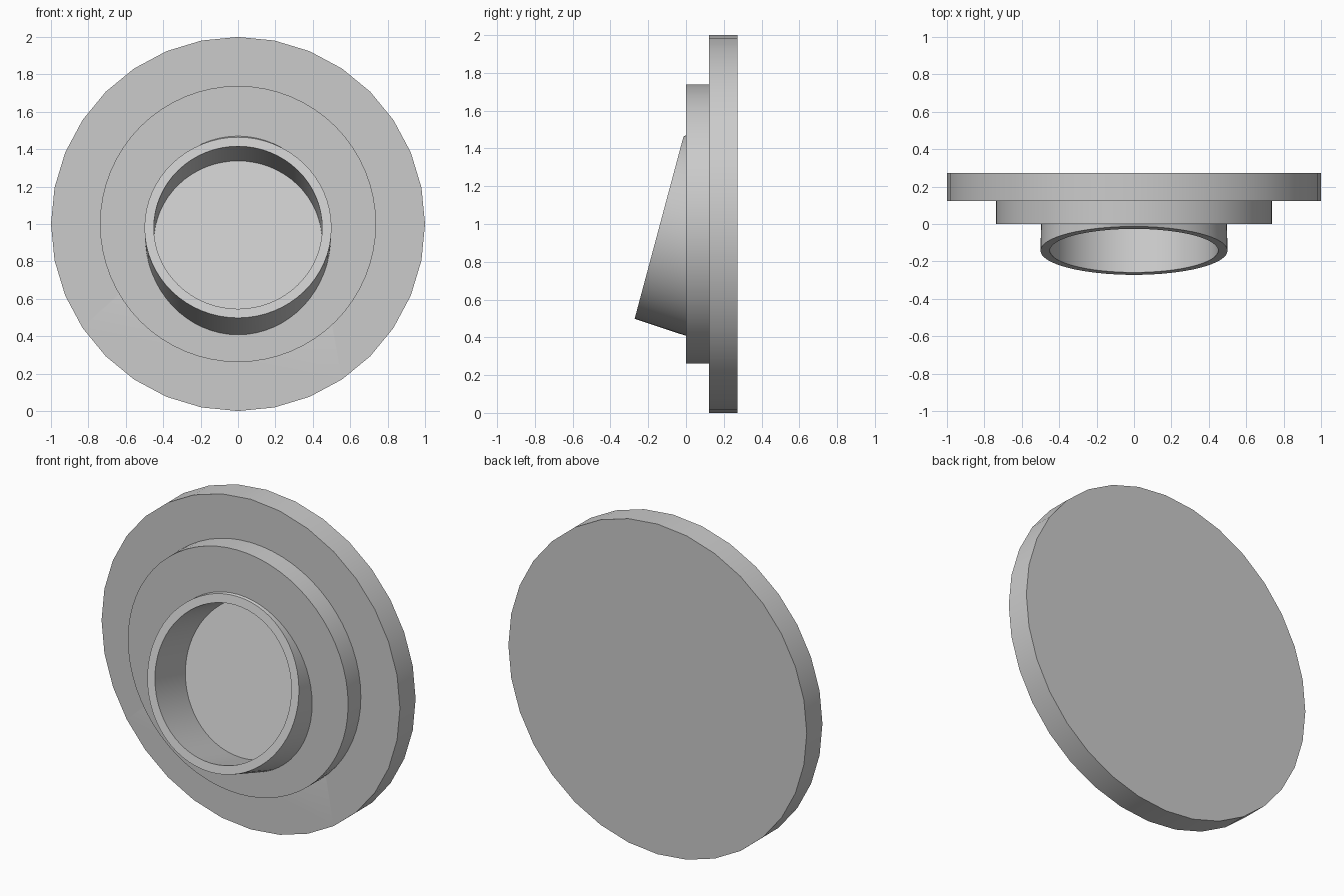
import bpy, bmesh
from math import sin, cos, pi, radians
from mathutils import Vector

if "Cube" in bpy.data.objects:
    bpy.data.objects.remove(bpy.data.objects["Cube"])

TILT = radians(15)
RIM = Vector((0, -0.1425, 0.981))               # centre of the slanted rim
INWARD = Vector((0, cos(TILT), -sin(TILT)))     # axis of the slanted socket
UP = Vector((0, sin(TILT), cos(TILT)))
X, Y, Z = Vector((1, 0, 0)), Vector((0, 1, 0)), Vector((0, 0, 1))


def ring(centre, rx, rz, up, n):
    return [centre + X * rx * sin(2 * pi * i / n) + up * rz * cos(2 * pi * i / n)
            for i in range(n)]


def loft(name, rings, cap_first=True, cap_last=True):
    bm = bmesh.new()
    loops = [[bm.verts.new(p) for p in r] for r in rings]
    n = len(loops[0])
    for a, b in zip(loops, loops[1:]):
        for i in range(n):
            j = (i + 1) % n
            bm.faces.new((a[i], a[j], b[j], b[i]))
    if cap_first:
        bm.faces.new(loops[0][::-1])
    if cap_last:
        bm.faces.new(loops[-1])
    bmesh.ops.recalc_face_normals(bm, faces=bm.faces)
    mesh = bpy.data.meshes.new(name)
    bm.to_mesh(mesh)
    bm.free()
    obj = bpy.data.objects.new(name, mesh)
    bpy.context.collection.objects.link(obj)
    return obj


def activate(obj):
    bpy.ops.object.select_all(action='DESELECT')
    obj.select_set(True)
    bpy.context.view_layer.objects.active = obj


def disc(name, r, y0, y1, n):
    return loft(name, [ring(Z + Y * y, r, r, Z, n) for y in (y0, y1)])


# stacked upright discs
back_plate = disc("back_plate", 1.0, 0.122, 0.272, 32)
middle_plate = disc("middle_plate", 0.738, 0.0, 0.122, 64)

# slanted sleeve: flared outside, rim, bore and bore floor
sleeve = loft("slanted_sleeve", [
    ring(Vector((0, 0, 0.939)), 0.497, 0.531, Z, 64),
    ring(RIM, 0.5, 0.5, UP, 64),
    ring(RIM, 0.45, 0.45, UP, 64),
    ring(RIM + INWARD * 0.302, 0.45, 0.45, UP, 64)], cap_first=False)
# make the sleeve face outwards (rim points to the front)
rim_face = next(p for p in sleeve.data.polygons if len(p.vertices) > 4)
if rim_face.normal.y > 0:
    sleeve.data.flip_normals()

# recess in the plates for the bore
cutter = loft("bore_cutter", [ring(RIM + INWARD * d, 0.452, 0.452, UP, 64)
                              for d in (-0.4, 0.304)])
cutter.hide_render = True
for plate in (back_plate, middle_plate):
    activate(plate)
    cut = plate.modifiers.new("bore", 'BOOLEAN')
    cut.operation = 'DIFFERENCE'
    cut.solver = 'EXACT'
    cut.object = cutter
    bpy.ops.object.modifier_apply(modifier=cut.name)
bpy.data.objects.remove(cutter)

for part in (back_plate, middle_plate, sleeve):
    activate(part)
    bpy.ops.object.shade_smooth_by_angle(angle=radians(30))
